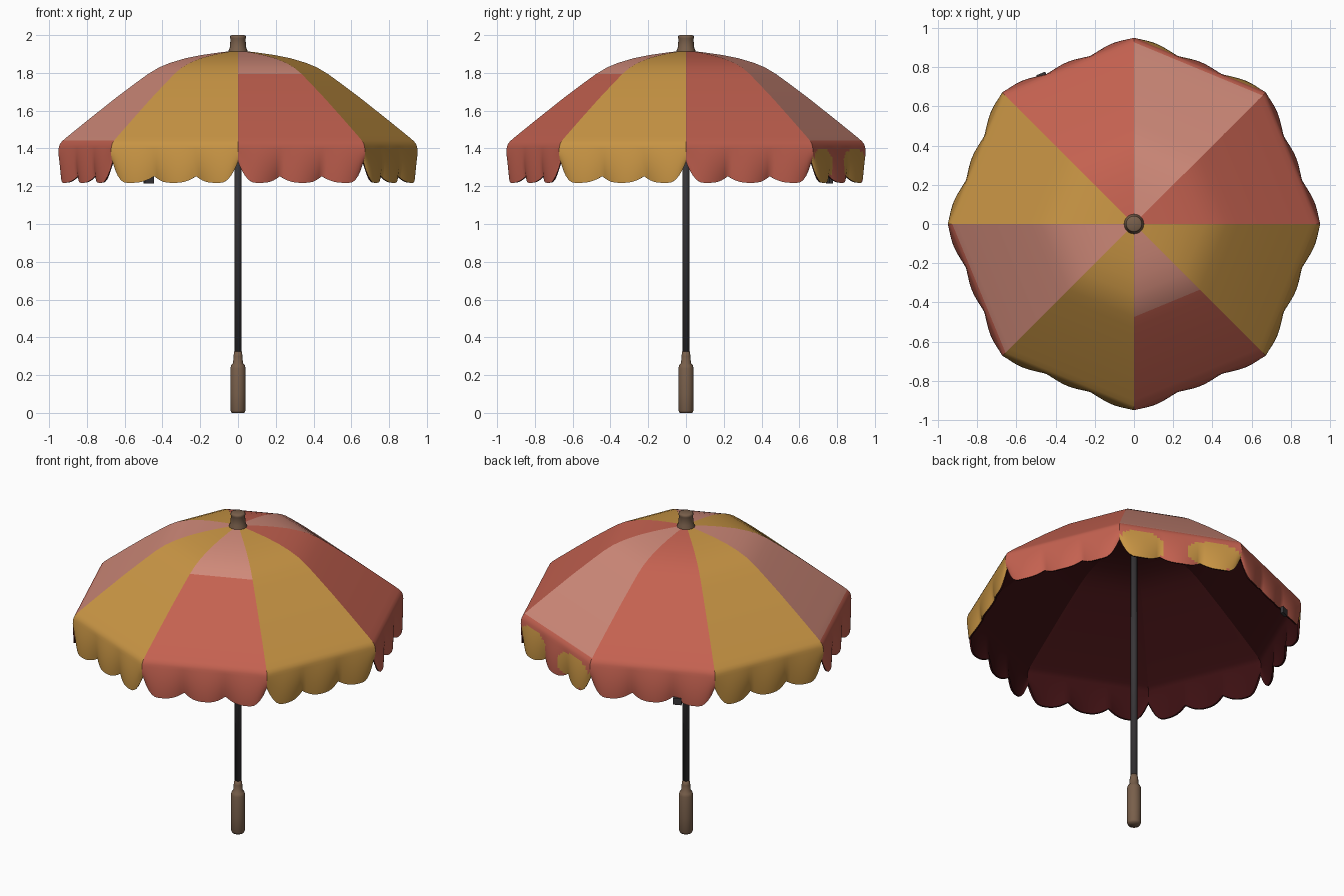
import bpy, bmesh, math
from mathutils import Vector

if "Cube" in bpy.data.objects:
    bpy.data.objects.remove(bpy.data.objects["Cube"])


def material(name, rgb):
    m = bpy.data.materials.new(name)
    m.diffuse_color = (*rgb, 1)
    m.use_nodes = True
    m.node_tree.nodes["Principled BSDF"].inputs["Base Color"].default_value = m.diffuse_color
    return m


red = material("coral red", (0.55, 0.12, 0.08))
pink = material("dusty pink", (0.62, 0.25, 0.19))
yellow = material("mustard yellow", (0.58, 0.30, 0.058))
lining = material("dark maroon lining", (0.045, 0.005, 0.006))
brown = material("brown wood", (0.19, 0.115, 0.07))
grey = material("dark grey metal", (0.04, 0.037, 0.04))


def new_object(name, bm, mats):
    me = bpy.data.meshes.new(name)
    bm.to_mesh(me)
    bm.free()
    ob = bpy.data.objects.new(name, me)
    bpy.context.collection.objects.link(ob)
    for m in mats:
        me.materials.append(m)
    return ob


def lathe(name, profile, mat, sides=20):
    bm = bmesh.new()
    rings = [[bm.verts.new((r * math.cos(2 * math.pi * i / sides),
                            r * math.sin(2 * math.pi * i / sides), z))
              for i in range(sides)] for r, z in profile]
    for a, b in zip(rings, rings[1:]):
        for i in range(sides):
            j = (i + 1) % sides
            bm.faces.new((a[i], a[j], b[j], b[i]))
    bm.faces.new(rings[0][::-1])
    bm.faces.new(rings[-1])
    for f in bm.faces:
        f.smooth = True
    for e in bm.edges:
        if len(e.link_faces) == 2 and e.calc_face_angle(0) > math.radians(35):
            e.smooth = False
    return new_object(name, bm, [mat])


# Canopy: eight flat panels between ribs, with a scalloped hanging skirt
PANELS, COLS, SKIRT_ROWS = 8, 36, 12
CROWN = [(0.03, 1.916), (0.10, 1.908), (0.19, 1.895), (0.28, 1.877), (0.36, 1.853),
         (0.42, 1.828), (0.475, 1.795), (0.53, 1.755), (0.65, 1.665), (0.78, 1.562),
         (0.90, 1.465), (0.928, 1.441), (0.941, 1.427), (0.947, 1.412)]
SKIRT_TOP = CROWN[-1]


def hem_height(t):
    d = min(t, 1 - t)
    lobe = abs(math.sin(3 * math.pi * t))
    return 1.218 + 0.035 * (1 - lobe) ** 1.5 + 0.075 * max(0, 1 - d / 0.13) ** 2


def on_panel(p, t, r, z):
    a, b = (math.pi / 4 * (p + k) for k in (0, 1))
    x = (1 - t) * math.cos(a) + t * math.cos(b)
    y = (1 - t) * math.sin(a) + t * math.sin(b)
    return Vector((x * r, y * r, z))


def skirt_point(p, t, k):
    z = SKIRT_TOP[1] + k * (hem_height(t) - SKIRT_TOP[1])
    r = SKIRT_TOP[0] + 0.03 * k * (1 - k) - 0.008 * k
    r += 0.028 * k * abs(math.sin(3 * math.pi * t))
    return on_panel(p, t, r, z)


CROWN_COLOR = [0, 1, 0, 2, 1, 2, 0, 2]
SKIRT_COLOR = [0, 0, 0, 2, 0, 2, 0, 2]


def panel_color(p, t, z, skirt):
    if not skirt:
        return 1 if p == 6 and z > 1.793 else CROWN_COLOR[p]
    if p == 1:  # two yellow patches on this skirt
        for ct, rt in ((0.18, 0.19), (0.78, 0.23)):
            if ((t - ct) / rt) ** 2 + ((z - 1.31) / 0.09) ** 2 < 1:
                return 2
    return SKIRT_COLOR[p]


bm = bmesh.new()
columns = []
for i in range(PANELS * COLS):
    p, t = i // COLS, (i % COLS) / COLS
    pts = [on_panel(p, t, r, z) for r, z in CROWN]
    pts += [skirt_point(p, t, (k + 1) / SKIRT_ROWS) for k in range(SKIRT_ROWS)]
    columns.append([bm.verts.new(v) for v in pts])
for i, a in enumerate(columns):
    b = columns[(i + 1) % len(columns)]
    for j in range(len(a) - 1):
        f = bm.faces.new((a[j], a[j + 1], b[j + 1], b[j]))
        f.smooth = True
        f.material_index = panel_color(i // COLS, (i % COLS + 0.5) / COLS,
                                       f.calc_center_median().z, j >= len(CROWN) - 3)
    if i % COLS == 0:  # crisp rib seams
        for j in range(len(a) - 1):
            bm.edges.get((a[j], a[j + 1])).smooth = False
for e in bm.edges:
    if e.is_boundary:
        e.smooth = False
canopy = new_object("canopy", bm, [red, pink, yellow, lining])
solid = canopy.modifiers.new("lining", 'SOLIDIFY')
solid.thickness = 0.01
solid.offset = -1
solid.material_offset = 9
solid.material_offset_rim = 9

# Pole, grip and top finial
lathe("pole", [(0.019, 0.28), (0.019, 1.93)], grey, 16)
lathe("handle", [(0.034, 0), (0.039, 0.012), (0.041, 0.10), (0.041, 0.235), (0.036, 0.252),
                 (0.026, 0.262), (0.024, 0.30), (0.02, 0.325)], brown)
lathe("finial", [(0.052, 1.90), (0.05, 1.918), (0.043, 1.935), (0.04, 1.98),
                 (0.042, 1.985), (0.041, 1.996), (0.034, 2.0)], brown)

# Small closing tab on the rear hem
bm = bmesh.new()
bmesh.ops.create_cube(bm, size=1)
for v in bm.verts:
    v.co = Vector((v.co.x * 0.05, v.co.y * 0.02, v.co.z * 0.04))
tab = new_object("closing_tab", bm, [grey])
tab.location = on_panel(2, 0.7, 0.955, 1.235)
tab.rotation_euler.z = math.radians(22.5)
